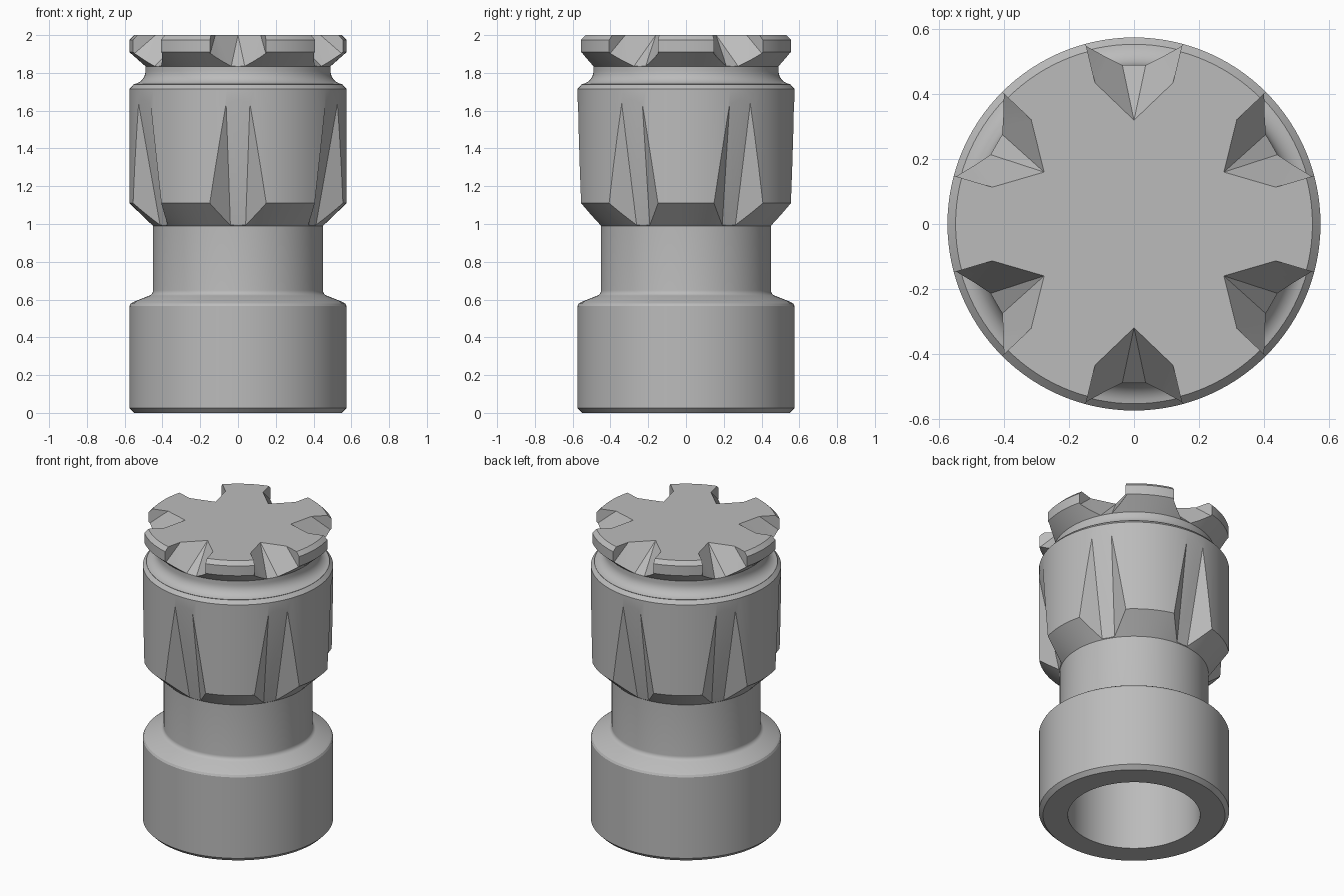
import bpy, bmesh, math
from mathutils import Matrix, Vector

if "Cube" in bpy.data.objects:
    bpy.data.objects.remove(bpy.data.objects["Cube"], do_unlink=True)

SEGMENTS = 120

# Single grey material
grey = bpy.data.materials.new("plain_grey")
grey.use_nodes = True
grey.diffuse_color = (0.5, 0.5, 0.5, 1)
grey.node_tree.nodes["Principled BSDF"].inputs["Base Color"].default_value = (0.5, 0.5, 0.5, 1)


def finish(bm, name):
    bmesh.ops.recalc_face_normals(bm, faces=bm.faces)
    mesh = bpy.data.meshes.new(name)
    bm.to_mesh(mesh)
    bm.free()
    mesh.materials.append(grey)
    obj = bpy.data.objects.new(name, mesh)
    bpy.context.collection.objects.link(obj)
    return obj


def lathe(name, profile):
    bm = bmesh.new()
    verts = [bm.verts.new((r, 0, z)) for r, z in profile]
    edges = [bm.edges.new(pair) for pair in zip(verts, verts[1:])]
    bmesh.ops.spin(bm, geom=verts + edges, cent=(0, 0, 0), axis=(0, 0, 1),
                   angle=math.tau, steps=SEGMENTS, use_merge=True)
    bmesh.ops.remove_doubles(bm, verts=bm.verts, dist=1e-5)
    return finish(bm, name)


def ring_of_cutters(name, points, count=6):
    """Convex wedges, mirrored across x and repeated around the axis."""
    bm = bmesh.new()
    for i in range(count):
        turn = Matrix.Rotation(math.tau * i / count, 3, "Z")
        spots = {tuple(p) for p in points} | {(-p[0], p[1], p[2]) for p in points}
        verts = [bm.verts.new(turn @ Vector(p)) for p in sorted(spots)]
        bmesh.ops.convex_hull(bm, input=verts)
    loose = [v for v in bm.verts if not v.link_faces]
    bmesh.ops.delete(bm, geom=loose, context="VERTS")
    obj = finish(bm, name)
    obj.hide_render = True
    return obj


def cut(target, cutter):
    mod = target.modifiers.new("cut", "BOOLEAN")
    mod.operation, mod.solver, mod.object = "DIFFERENCE", "EXACT", cutter
    bpy.context.view_layer.objects.active = target
    bpy.ops.object.modifier_apply(modifier=mod.name)
    bpy.data.objects.remove(cutter, do_unlink=True)


def fillet(centre_r, centre_z, radius, start, end, steps=8):
    angles = [math.radians(start + (end - start) * i / steps) for i in range(steps + 1)]
    return [(centre_r + radius * math.cos(a), centre_z + radius * math.sin(a)) for a in angles]


# Turned body: bore, base collar, neck, toothed collar, groove, top flange
profile = [(0, 0.95), (0.4, 0.95), (0.4, 0), (0.55, 0), (0.575, 0.025), (0.575, 0.565),
           (0.568, 0.578), (0.555, 0.587)]
profile += fillet(0.48, 0.649, 0.03, 250, 180, 5)
profile += [(0.45, 0.99), (0.575, 1.11), (0.575, 1.715), (0.553, 1.738)]
profile += fillet(0.56, 1.81, 0.07, 265, 180)
profile += [(0.49, 1.835), (0.575, 1.91), (0.575, 1.975), (0.55, 2), (0, 2)]
body = lathe("coupling_body", profile)

# Tapered grooves between the collar teeth
groove_top = Vector((0.063, 0.572, 1.64))
groove_foot = Vector((0.04, 0.452, 0.988))
tooth_corner = Vector((0.149, 0.555, 1.11))
up = groove_top - groove_foot
out = tooth_corner - groove_foot
out = (out - up * (out.z / up.z)) * 2.2
head = groove_foot + up * 1.15
cut(body, ring_of_cutters("tooth_groove_cutter",
                          [groove_foot, groove_foot + out, head, head + out]))

# Faceted notches in the top flange
apex = Vector((0, 0.32, 2))
floor_end = apex.lerp(Vector((0.036, 0.49, 1.835)), 1.7)
wall_start = Vector((0.12, 0.435, 2))
wall_end = wall_start.lerp(Vector((0.145, 0.54, 1.91)), 1.7)
notch = [apex, floor_end, wall_start, wall_end]
notch += [Vector((p.x, p.y, 2.05)) for p in (apex, wall_start, wall_end)]
cut(body, ring_of_cutters("flange_notch_cutter", notch))

# Smooth turned surfaces with crisp machined edges
bpy.ops.object.select_all(action="DESELECT")
body.select_set(True)
bpy.context.view_layer.objects.active = body
bpy.ops.object.shade_smooth_by_angle(angle=math.radians(20))
